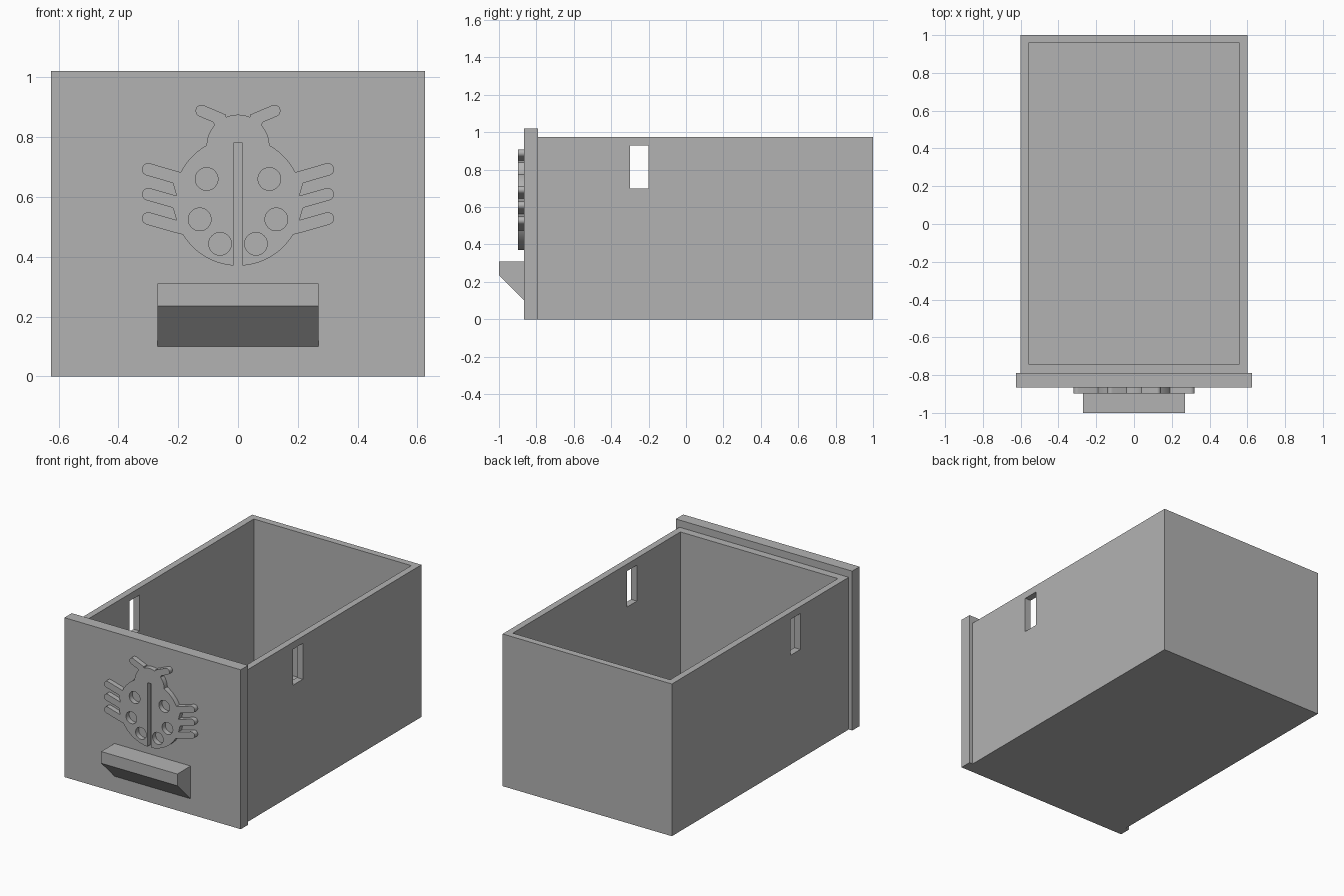
import bpy
import bmesh
from math import cos, sin, radians

cube = bpy.data.objects.get("Cube")
if cube:
    bpy.data.objects.remove(cube, do_unlink=True)

grey = bpy.data.materials.new("plain grey")
grey.use_nodes = True
grey.diffuse_color = (0.448, 0.448, 0.448, 1)
grey.node_tree.nodes["Principled BSDF"].inputs["Base Color"].default_value = grey.diffuse_color


def add_object(name, data):
    obj = bpy.data.objects.new(name, data)
    bpy.context.collection.objects.link(obj)
    data.materials.append(grey)
    return obj


def prism(name, profile, half_width):
    """Extrude a (y, z) profile symmetrically along x."""
    bm = bmesh.new()
    face = bm.faces.new([bm.verts.new((-half_width, y, z)) for y, z in profile])
    side = bmesh.ops.extrude_face_region(bm, geom=[face])["geom"]
    verts = [v for v in side if isinstance(v, bmesh.types.BMVert)]
    bmesh.ops.translate(bm, verts=verts, vec=(2 * half_width, 0, 0))
    bmesh.ops.recalc_face_normals(bm, faces=bm.faces)
    mesh = bpy.data.meshes.new(name)
    bm.to_mesh(mesh)
    bm.free()
    return add_object(name, mesh)


def box(name, half_width, y0, y1, z0, z1):
    return prism(name, [(y0, z0), (y1, z0), (y1, z1), (y0, z1)], half_width)


def cut(target, cutter):
    cutter.hide_render = True
    mod = target.modifiers.new("cut", 'BOOLEAN')
    mod.operation = 'DIFFERENCE'
    mod.solver = 'EXACT'
    mod.object = cutter
    bpy.context.view_layer.objects.active = target
    bpy.ops.object.modifier_apply(modifier=mod.name)
    bpy.data.objects.remove(cutter, do_unlink=True)


# Open drawer box with a slot through both side walls
drawer = box("drawer_box", 0.6, -0.79, 1.0, 0, 0.975)
cut(drawer, box("cavity_cutter", 0.558, -0.74, 0.957, 0.045, 1.2))
cut(drawer, box("slot_cutter", 0.8, -0.3, -0.2, 0.7, 0.93))

# Front panel and wedge handle
box("front_panel", 0.625, -0.865, -0.79, 0, 1.021)
prism("handle", [(-0.865, 0.1), (-1.0, 0.235), (-1.0, 0.31), (-0.865, 0.31)], 0.27)


def arc(cx, cz, r, start, end, steps=12):
    angles = [radians(start + (end - start) * i / steps) for i in range(steps + 1)]
    return [(cx + r * cos(a), cz + r * sin(a)) for a in angles]


def limb(cx, cz, r, angle, low_len, high_len):
    """Round-ended limb: lower root, cap, upper root."""
    dx, dz = cos(radians(angle)), sin(radians(angle))
    cap = arc(cx, cz, r, angle - 90, angle + 90)
    low, high = cap[0], cap[-1]
    return ([(low[0] - dx * low_len, low[1] - dz * low_len)] + cap
            + [(high[0] - dx * high_len, high[1] - dz * high_len)])


# Right half of the beetle outline, from the wing slit round to the head top
half = [(0.015, 0.78)]
half += arc(0, 0.585, 0.215, -86, -31, 20)
for leg_z in (0.528, 0.609, 0.692):
    half += limb(0.3, leg_z, 0.021, 16, 0.092, 0.092)
half += arc(0, 0.585, 0.215, 27, 61)
half += arc(0, 0.77, 0.105, 3, 41)
half += limb(0.122, 0.888, 0.02, 23, 0.052, 0.08)
half += arc(0, 0.77, 0.105, 68, 89, 6)
outline = half + [(-x, z) for x, z in reversed(half)]

# Round spots become holes in the filled curve
loops = [outline]
for x, z in ((0.105, 0.66), (0.128, 0.525), (0.06, 0.443)):
    for s in (1, -1):
        loops.append(arc(s * x, z, 0.038, 0, 348.75, 31))

curve = bpy.data.curves.new("beetle_relief", 'CURVE')
curve.dimensions = '2D'
curve.fill_mode = 'BOTH'
curve.extrude = 0.017
for loop in loops:
    spline = curve.splines.new('POLY')
    spline.points.add(len(loop) - 1)
    for point, (x, z) in zip(spline.points, loop):
        point.co = (x, z, 0, 1)
    spline.use_cyclic_u = True
beetle = add_object("beetle_relief", curve)
beetle.rotation_euler.x = radians(90)
beetle.location.y = -0.88

bpy.ops.object.select_all(action='DESELECT')
beetle.select_set(True)
bpy.context.view_layer.objects.active = beetle
bpy.ops.object.convert(target='MESH')
bpy.ops.object.shade_smooth_by_angle(angle=radians(30))
